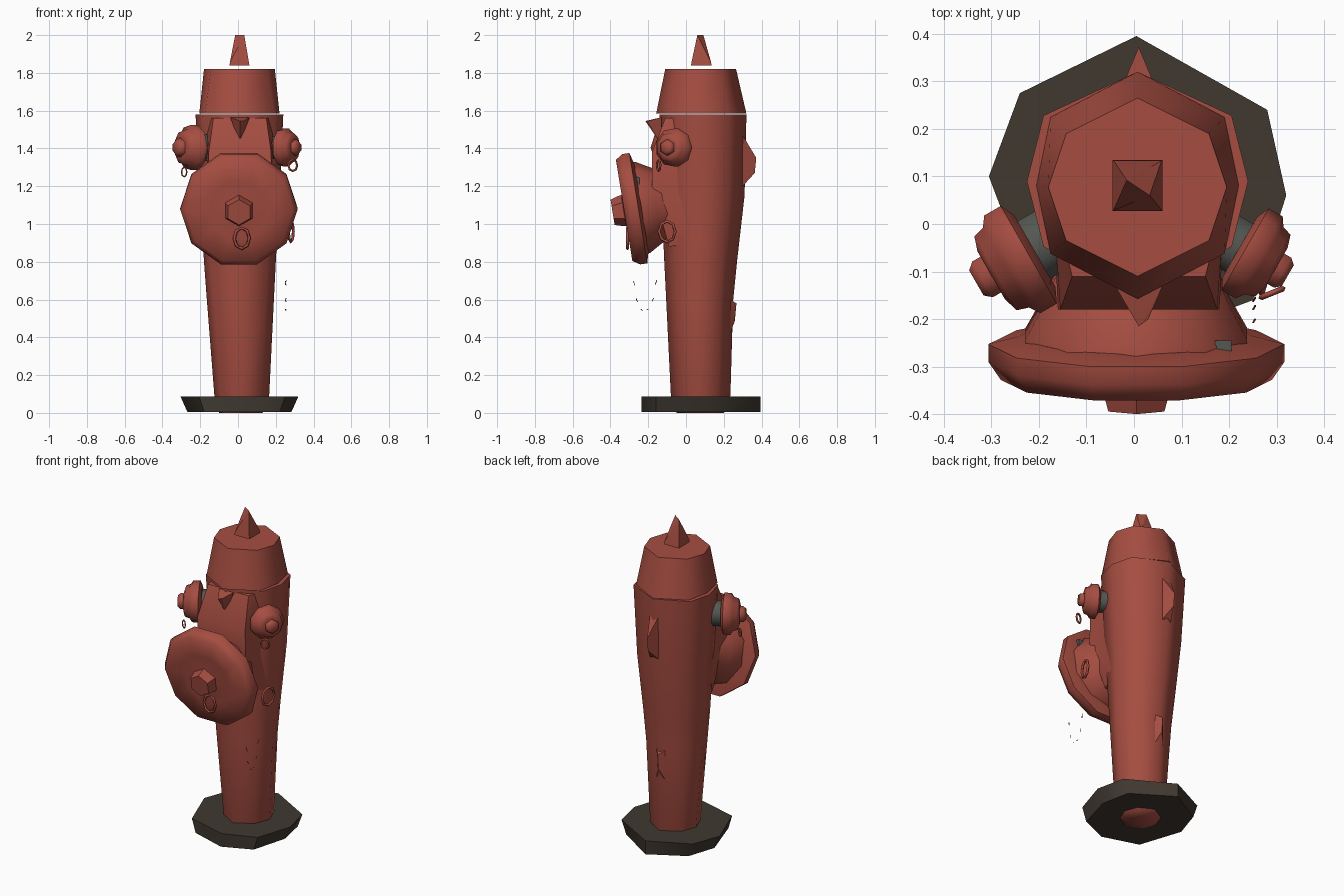
import bpy, bmesh, math
from mathutils import Vector

cube = bpy.data.objects.get("Cube")
if cube:
    bpy.data.objects.remove(cube, do_unlink=True)


def material(name, rgb):
    m = bpy.data.materials.new(name)
    m.use_nodes = True
    m.diffuse_color = (*rgb, 1)
    m.node_tree.nodes["Principled BSDF"].inputs["Base Color"].default_value = (*rgb, 1)
    return m


RED = material("faded red paint", (0.38, 0.075, 0.053))
DARK = material("dark iron", (0.05, 0.040, 0.030))
GREY = material("grey metal", (0.09, 0.095, 0.085))


def finish(name, bm, mat, angle):
    bmesh.ops.recalc_face_normals(bm, faces=bm.faces)
    me = bpy.data.meshes.new(name)
    bm.to_mesh(me)
    bm.free()
    me.materials.append(mat)
    ob = bpy.data.objects.new(name, me)
    bpy.context.collection.objects.link(ob)
    bpy.ops.object.select_all(action='DESELECT')
    ob.select_set(True)
    bpy.context.view_layer.objects.active = ob
    bpy.ops.object.shade_smooth_by_angle(angle=math.radians(angle))


def loft(name, rings, mat, angle):
    """Skin a stack of equal-length rings and close both ends."""
    bm = bmesh.new()
    rows = [[bm.verts.new(p) for p in ring] for ring in rings]
    n = len(rows[0])
    for a, b in zip(rows, rows[1:]):
        for i in range(n):
            j = (i + 1) % n
            bm.faces.new((a[i], a[j], b[j], b[i]))
    bm.faces.new(rows[0])
    bm.faces.new(rows[-1])
    finish(name, bm, mat, angle)


def lathe(name, centre, axis, profile, sides, mat, angle=62, turn=0.5):
    """Turn (distance along axis, radius) pairs around an axis."""
    axis = Vector(axis).normalized()
    u = axis.cross(Vector((0, 0, 1))).normalized()
    v = u.cross(axis)
    rings = []
    for d, r in profile:
        rings.append([Vector(centre) + axis * d
                      + (u * math.cos(t) + v * math.sin(t)) * r
                      for t in (math.tau * (i + turn) / sides for i in range(sides))])
    loft(name, rings, mat, angle)


def hull(name, points, mat, angle=30):
    bm = bmesh.new()
    for p in points:
        bm.verts.new(p)
    bmesh.ops.convex_hull(bm, input=bm.verts)
    finish(name, bm, mat, angle)


def wire(name, points, radius, cyclic=False):
    cu = bpy.data.curves.new(name, 'CURVE')
    cu.dimensions = '3D'
    cu.bevel_depth = radius
    cu.bevel_resolution = 0
    s = cu.splines.new('POLY')
    s.points.add(len(points) - 1)
    for sp, p in zip(s.points, points):
        sp.co = (*p, 1)
    s.use_cyclic_u = cyclic
    cu.materials.append(RED)
    ob = bpy.data.objects.new(name, cu)
    bpy.context.collection.objects.link(ob)


def section(z, x0, x1, front, back, corner):
    """Eight-sided barrel section, pointed at the front and back."""
    c, h, d = (x0 + x1) / 2, (x1 - x0) / 2, back - front
    flank = [(corner, 0.2), (1, 0.5), (corner, 0.8)]
    return ([(c, front, z)] + [(c + h * a, front + d * b, z) for a, b in flank]
            + [(c, back, z)]
            + [(c - h * a, front + d * b, z) for a, b in reversed(flank)])


# Barrel
loft("barrel", [
    section(0.0, -0.10, 0.13, -0.05, 0.20, 0.75),
    section(0.09, -0.125, 0.165, -0.08, 0.235, 0.75),
    section(0.60, -0.165, 0.19, -0.105, 0.25, 0.78),
    section(0.80, -0.18, 0.20, -0.115, 0.27, 0.8),
    section(1.15, -0.20, 0.22, -0.13, 0.31, 0.83),
    section(1.58, -0.225, 0.24, -0.14, 0.32, 0.85),
], RED, 75)

# Narrow casting ridges on the rear
for name, low, high, peak, base, top in (("upper_ridge", 1.2, 1.47, 1.35, 0.3, 0.372),
                                         ("lower_ridge", 0.42, 0.6, 0.58, 0.235, 0.267)):
    hull(name, [(0.01 + s, base, z) for s in (-0.03, 0.03) for z in (low, high)]
         + [(0.01, top, peak), (0.01, top - 0.008, low + 0.07)], RED)

# Bonnet and its pointed finial
loft("bonnet", [
    section(1.584, -0.205, 0.22, -0.158, 0.32, 0.86),
    section(1.82, -0.18, 0.195, -0.11, 0.265, 0.8),
], RED, 60)
hull("finial", [(x, y, z) for z, g in ((1.84, 0), (1.855, 0.002))
                for x in (-0.045 + g, 0.06 - g) for y in (0.027 + g, 0.135 - g)]
     + [(-0.015, 0.092, 2.0), (0.033, 0.06, 2.0)], RED, 20)

# Flared iron foot
rim = [(0.05, -0.235), (0.25, -0.16), (0.32, 0.06), (0.28, 0.24), (0.005, 0.395),
       (-0.24, 0.275), (-0.305, 0.1), (-0.205, -0.165)]
loft("foot", [[(0.007 + (x - 0.007) * k, y, z) for x, y in rim]
              for z, k in ((0.004, 0.88), (0.088, 1))], DARK, 50)

# Shoulder that carries the large outlet, with a beak above it
hull("front_shoulder",
     [(x, y, z) for z, h, y in ((1.56, 0.14, -0.11), (1.38, 0.165, -0.18),
                                (1.2, 0.17, -0.18), (0.88, 0.13, -0.09))
      for x in (0.01 - h, 0.01 + h)]
     + [(x, 0.05, z) for x in (-0.17, 0.19) for z in (0.9, 1.56)], RED, 50)
hull("beak", [(0.01, -0.215, 1.545), (0.03, -0.2, 1.545), (-0.04, -0.13, 1.565),
              (0.06, -0.13, 1.565), (0.01, -0.13, 1.42)], RED)

# Large front outlet: dished cover, neck, hexagonal nut
centre, aim = (0.005, -0.29, 1.078), (0, -0.985, -0.16)
lathe("front_neck", centre, aim,
      [(-0.22, 0.165), (-0.13, 0.205), (-0.06, 0.245), (-0.03, 0.245)], 10, RED)
lathe("front_cover", centre, aim,
      [(-0.055, 0.245), (-0.038, 0.311), (0.0, 0.311), (0.038, 0.285),
       (0.03, 0.16), (0.042, 0.07)], 10, RED, turn=0)
lathe("front_nut", centre, aim, [(0.03, 0.085), (0.06, 0.08), (0.1, 0.068)], 6, RED, 40)
hull("front_lug", [(x, y, z) for x in (0.17, 0.205) for y in (-0.275, -0.245)
                   for z in (1.21, 1.25)], GREY)

# Small side outlets
for side, c, k in (("right", (-0.262, -0.084, 1.405), 1), ("left", (0.265, -0.075, 1.405), 0.84)):
    direction = (math.copysign(0.87, c[0]), -0.5, 0)
    for part, sides, mat, profile in (
            ("_collar", 8, GREY, [(-0.15, 0.075), (-0.045, 0.075)]),
            ("_cover", 9, RED, [(-0.06, 0.09), (-0.045, 0.122), (-0.005, 0.122),
                                (0.01, 0.1), (0.035, 0.092), (0.045, 0.06)]),
            ("_nut", 6, RED, [(0.03, 0.05), (0.065, 0.05), (0.08, 0.035)])):
        lathe(side + part, c, direction, [(d * k, r * k) for d, r in profile], sides, mat)


# Wire eyes and the remains of the chains
def eye(name, c, along, width, height, thick):
    a = Vector(along).normalized()
    wire(name, [Vector(c) + a * (width * math.cos(t)) + Vector((0, 0, height * math.sin(t)))
                for t in (math.tau * i / 8 for i in range(8))], thick, True)


eye("front_eye", (0.02, -0.31, 0.925), (1, 0, 0), 0.04, 0.055, 0.008)
eye("barrel_eye", (0.28, -0.1, 0.96), (0.3, 1, 0), 0.045, 0.055, 0.008)
eye("left_eye", (0.29, -0.145, 1.31), (1, 0.4, 0), 0.025, 0.03, 0.006)
eye("right_eye", (-0.285, -0.13, 1.275), (1, -0.4, 0), 0.015, 0.025, 0.004)
for i in range(6):
    t = math.pi * (i + 0.4) / 6
    p = Vector((0.25, -0.22 - 0.06 * math.cos(t), 0.74 - 0.2 * math.sin(t)))
    wire("chain_scrap", [p, p + Vector((0.005, 0.008, -0.025 * math.cos(t)))], 0.002)
